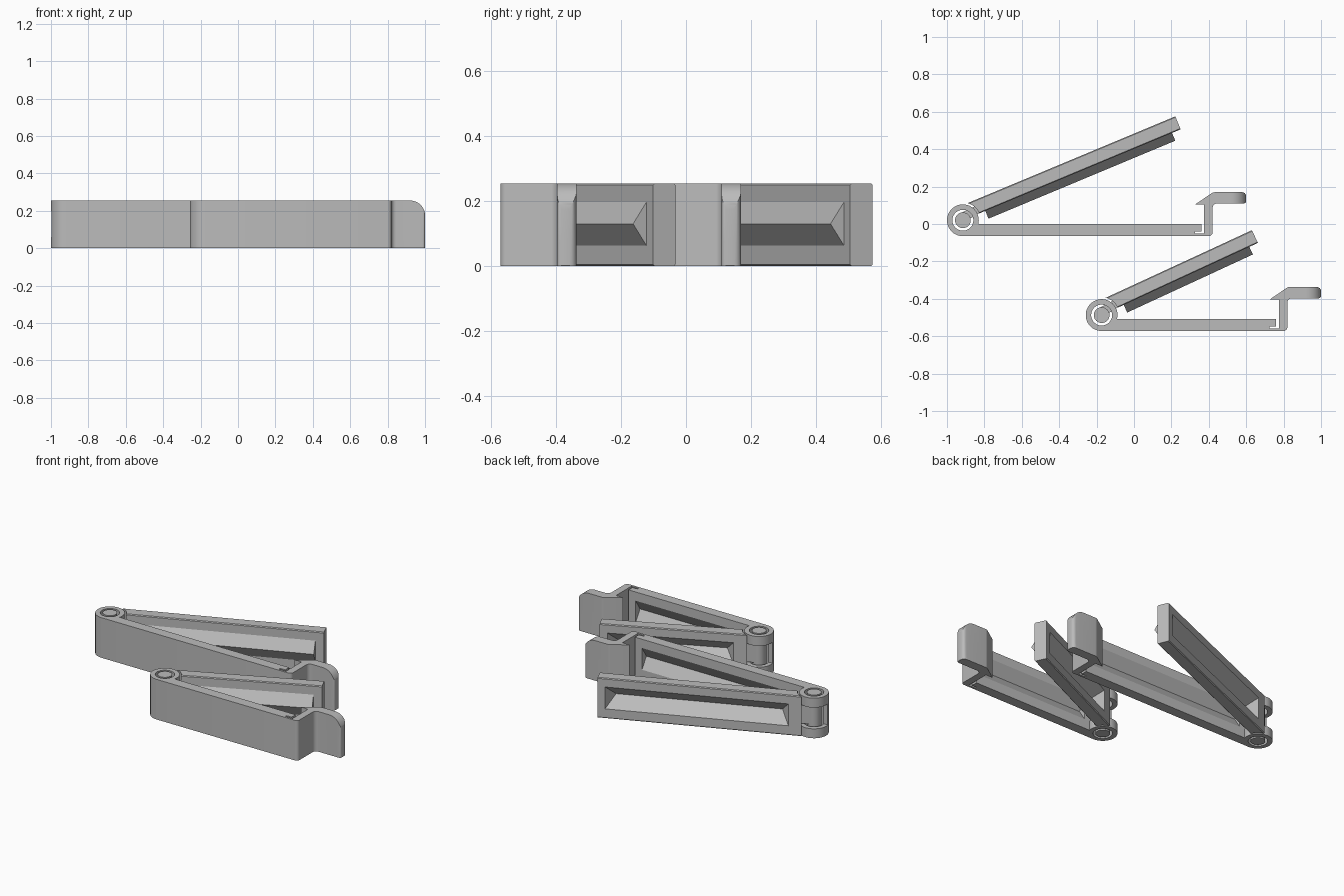
import bpy, bmesh, math
from mathutils import Matrix

if "Cube" in bpy.data.objects:
    bpy.data.objects.remove(bpy.data.objects["Cube"])

H = 0.255          # height of every full-height part
R = 0.085          # hinge barrel radius
grey = bpy.data.materials.new("plain grey")
grey.diffuse_color = (0.5, 0.5, 0.5, 1)
grey.use_nodes = True
grey.node_tree.nodes["Principled BSDF"].inputs["Base Color"].default_value = grey.diffuse_color


def finish(bm, name, place):
    bmesh.ops.recalc_face_normals(bm, faces=bm.faces)
    me = bpy.data.meshes.new(name)
    bm.to_mesh(me)
    bm.free()
    ob = bpy.data.objects.new(name, me)
    bpy.context.collection.objects.link(ob)
    me.materials.append(grey)
    ob.matrix_world = place
    return ob


def prism(pts, z0, z1):
    """Extrude an xy outline from z0 to z1."""
    bm = bmesh.new()
    f = bm.faces.new([bm.verts.new((x, y, z0)) for x, y in pts])
    r = bmesh.ops.extrude_face_region(bm, geom=[f])
    vs = [g for g in r["geom"] if isinstance(g, bmesh.types.BMVert)]
    bmesh.ops.translate(bm, verts=vs, vec=(0, 0, z1 - z0))
    return bm


def wedge(x0, x1, base, tip, hip):
    """V-shaped bar along x, with its keel at y = tip."""
    bm = bmesh.new()
    v = [bm.verts.new(p) for p in (
        (x0, base, 0.06), (x0, base, 0.2), (x1, base, 0.2), (x1, base, 0.06),
        (x0 + hip, tip, 0.13), (x1 - hip, tip, 0.13))]
    for ids in ((0, 1, 2, 3), (0, 4, 5, 3), (1, 2, 5, 4), (0, 1, 4), (3, 5, 2)):
        bm.faces.new([v[i] for i in ids])
    return bm


def arc(r, a0, a1, n, cx=0, cy=0):
    return [(cx + r * math.cos(math.radians(a0 + (a1 - a0) * i / n)),
             cy + r * math.sin(math.radians(a0 + (a1 - a0) * i / n))) for i in range(n + 1)]


def select(ob):
    bpy.ops.object.select_all(action='DESELECT')
    ob.select_set(True)
    bpy.context.view_layer.objects.active = ob


def cut(ob, cutter):
    m = ob.modifiers.new("cut", 'BOOLEAN')
    m.operation, m.solver, m.object = 'DIFFERENCE', 'EXACT', cutter
    cutter.hide_render = True
    bpy.context.view_layer.update()
    select(ob)
    bpy.ops.object.modifier_apply(modifier=m.name)
    bpy.data.objects.remove(cutter)


def smooth(ob):
    select(ob)
    bpy.ops.object.shade_smooth_by_angle(angle=math.radians(32))


def soften(bm, zs=(0, H), offset=0.005):
    """Small chamfer on the long straight rim edges."""
    es = [e for e in bm.edges if e.calc_length() > 0.3
          and any(all(abs(v.co.z - z) < 1e-5 for v in e.verts) for z in zs)]
    bmesh.ops.bevel(bm, geom=es, offset=offset, segments=1, affect='EDGES', clamp_overlap=True)


def clip(label, hx, hy, length, angle):
    place = Matrix.Translation((hx, hy, 0))
    swing = place @ Matrix.Rotation(math.radians(angle), 4, 'Z')
    L = length

    # base: barrel, bar, slotted corner, latch hook and thumb tab in one outline
    a = math.degrees(math.asin(0.02 / R))
    pts = arc(R, -a, -90 - 0, 0 + 1)[:1] + arc(R, 0, 270, 40)
    pts += arc(0.02, 270, 360, 4, L - 0.02, -0.065)              # outer corner
    pts += arc(0.025, 180, 90, 5, L + 0.025, 0.065)              # under the tab
    pts += arc(0.012, 270, 360, 3, L + 0.168, 0.102)             # tab end
    pts += arc(0.022, 0, 90, 4, L + 0.158, 0.128)
    pts += arc(0.03, 90, 125, 3, L + 0.012, 0.12)
    pts += [(L - 0.095, 0.083), (L - 0.045, 0.083), (L - 0.045, -0.072),
            (L - 0.095, -0.072), (L - 0.095, -0.06), (L - 0.06, -0.06), (L - 0.06, -0.02)]
    bm = prism(pts, 0, H)
    # rounded top and bottom corners of the thumb tab
    es = [e for e in bm.edges if abs(e.verts[0].co.z - e.verts[1].co.z) < 1e-5
          and all(abs(v.co.x - L - 0.18) < 1e-4 for v in e.verts)]
    rim = max(v.co.x for v in bm.verts)
    bmesh.ops.bevel(bm, geom=es, offset=0.001, segments=1, affect='EDGES')
    base = finish(bm, label + "_base", place)

    # trim the tab end to a rounded plan
    for sign in (0, 1):
        corner = [(rim + 0.02, -0.02), (rim - 0.08, -0.02)]
        corner += [(x, y) for x, y in arc(0.08, 270, 360, 10, rim - 0.08, 0.08)]
        corner += [(rim + 0.02, 0.08)]
        c = prism(corner, -0.01, 0.3)
        for v in c.verts:
            x, y, z = v.co
            v.co = (x, z, H - y if sign else y)
        cut(base, finish(c, "tab_cutter", place))

    # pin hole, knuckle window and seating groove
    cut(base, finish(prism(arc(0.056, 0, 352.5, 47), -0.1, 0.4), "hole_cutter", place))
    cut(base, finish(prism([(-0.12, -0.019), (0.12, -0.019), (0.12, 0.12), (-0.12, 0.12)],
                           0.06, 0.195), "window_cutter", place))
    cut(base, finish(wedge(0.12, L - 0.11, -0.0195, -0.065, 0.0), "groove_cutter", place))
    smooth(base)

    # swinging arm with a hollow at the hinge end and a groove on its back
    E = L - 0.073
    bm = prism([(E, 0), (E, 0.075)] + arc(0.095, 52.1, 0, 10), 0, H)
    soften(bm)
    arm = finish(bm, label + "_arm", swing)
    cut(arm, finish(wedge(0.135, E - 0.045, 0.0755, 0.004, 0.05), "arm_groove_cutter", swing))
    smooth(arm)

    # pressing ridge on the inner face of the arm
    finish(wedge(0.13, E - 0.05, 0.002, -0.045, 0.0), label + "_ridge", swing)

    # hinge pin and the neck that carries the arm
    smooth(finish(prism(arc(0.042, 0, 348.75, 31), 0, H), label + "_hinge_pin", place))
    finish(prism([(0.0, -0.012), (0.1, 0.002), (0.1, 0.045), (0.0, 0.04)], 0.068, 0.187),
           label + "_neck", swing)


clip("long_clip", -0.915, 0.02, 1.335, 22.66)
clip("short_clip", -0.173, -0.487, 0.993, 24.8)
